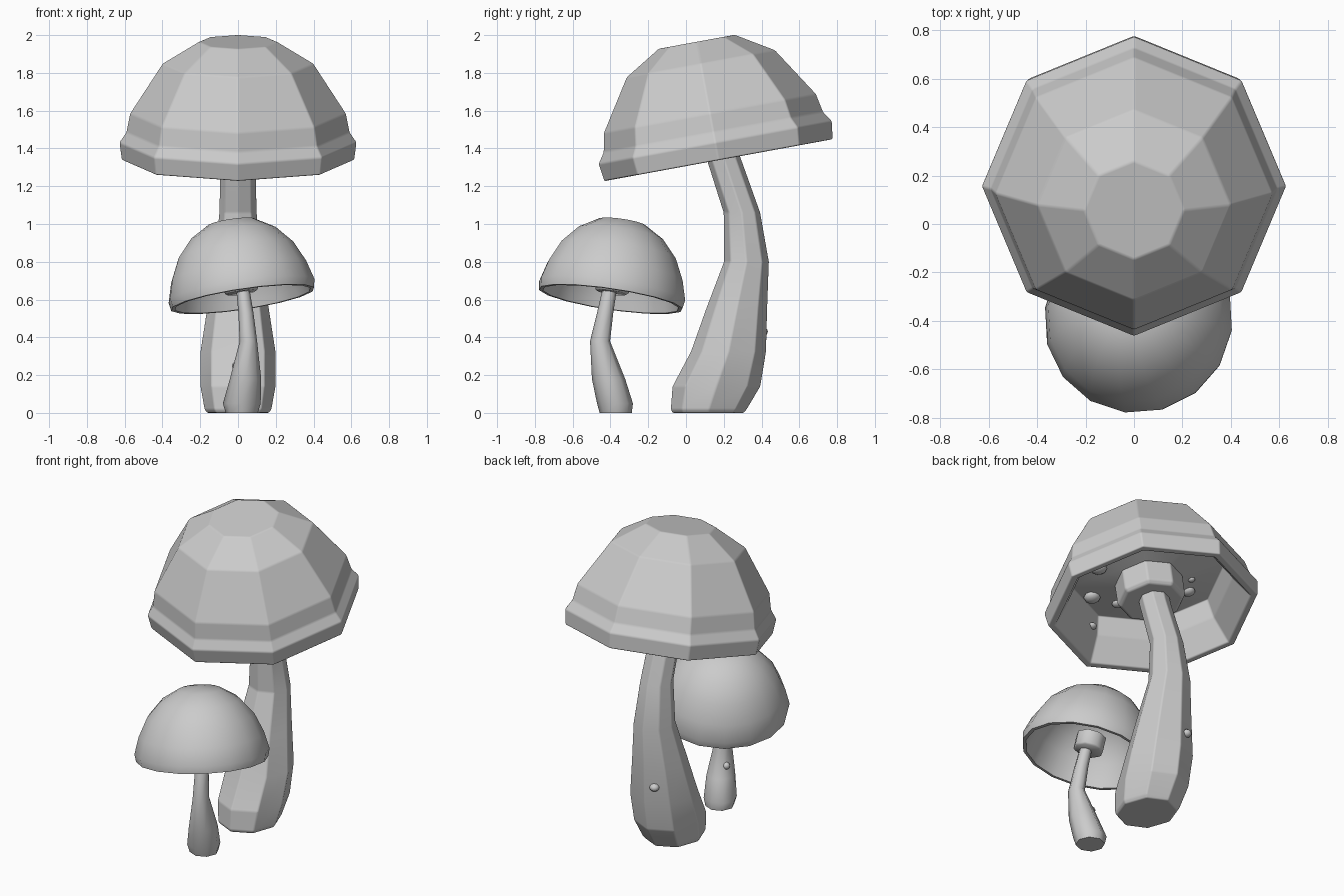
import bpy, bmesh, math
from mathutils import Vector, Matrix

if "Cube" in bpy.data.objects:
    bpy.data.objects.remove(bpy.data.objects["Cube"])


def skin(name, rings, sides, smooth, bevel=0.0):
    """Loft rings (x, y, z, rx, ry); a zero radius closes to a point, open ends get capped."""
    bm = bmesh.new()
    loops = []
    for x, y, z, rx, ry in rings:
        if rx == 0:
            loops.append([bm.verts.new((x, y, z))])
        else:
            loops.append([bm.verts.new((x + rx * math.cos(i * math.tau / sides),
                                        y + ry * math.sin(i * math.tau / sides), z))
                          for i in range(sides)])
    for a, b in zip(loops, loops[1:]):
        for i in range(sides):
            j = (i + 1) % sides
            if len(a) == 1:
                bm.faces.new((a[0], b[j], b[i]))
            elif len(b) == 1:
                bm.faces.new((a[i], a[j], b[0]))
            else:
                bm.faces.new((a[i], a[j], b[j], b[i]))
    for end in (loops[0], loops[-1]):
        if len(end) > 1:
            bm.faces.new(end)
    bmesh.ops.recalc_face_normals(bm, faces=bm.faces)
    mesh = bpy.data.meshes.new(name)
    bm.to_mesh(mesh)
    bm.free()
    ob = bpy.data.objects.new(name, mesh)
    bpy.context.collection.objects.link(ob)
    bpy.ops.object.select_all(action='DESELECT')
    ob.select_set(True)
    bpy.context.view_layer.objects.active = ob
    bpy.ops.object.shade_smooth_by_angle(angle=math.radians(smooth))
    if bevel:
        m = ob.modifiers.new("soft_edges", 'BEVEL')
        m.width, m.segments, m.harden_normals = bevel, 2, True
        m.limit_method, m.angle_limit = 'ANGLE', math.radians(12)
    return ob


def lathe(name, profile, sides, matrix, smooth, bevel=0.0):
    ob = skin(name, [(0, 0, h, r, r) for r, h in profile], sides, smooth, bevel)
    ob.matrix_world = matrix
    return ob


def spot(name, matrix, r, flat=0.6):
    prof = [(r * math.sin(t * math.pi / 6), -r * flat * math.cos(t * math.pi / 6)) for t in range(7)]
    prof[0], prof[-1] = (0, -r * flat), (0, r * flat)
    return lathe(name, prof, 10, matrix, 60)


# Large mushroom: eight-sided cap, recessed underneath
big = Matrix.Translation((0, 0.172, 1.338)) @ Matrix.Rotation(math.radians(10.4), 4, 'X')
lathe("large_cap", [(0, 0.637), (0.206, 0.637), (0.4, 0.519), (0.572, 0.251), (0.592, 0.15),
                    (0.629, 0.095), (0.616, 0), (0.575, 0), (0.485, 0.15), (0.455, 0.27),
                    (0.2, 0.215), (0, 0.215)],
      8, big, 60, 0.008)
lathe("large_collar", [(0.18, 0.06), (0.2, 0.08), (0.2, 0.225)], 8, big, 60, 0.01)

# Large bent stem
skin("large_stem", [(0, 0.118, 0, 0.165, 0.19), (0, 0.12, 0.018, 0.178, 0.202),
                    (0, 0.161, 0.14, 0.2, 0.234), (0, 0.225, 0.325, 0.2, 0.2),
                    (0, 0.268, 0.55, 0.165, 0.163),
                    (0, 0.32, 0.8, 0.127, 0.12), (0, 0.296, 1.06, 0.1, 0.098),
                    (0, 0.195, 1.36, 0.094, 0.092), (0, 0.15, 1.53, 0.09, 0.09)],
     8, 60, 0.008)

# Spots on the underside of the large cap
for i, (x, y, h, r) in enumerate([(0.31, -0.08, 0.24, 0.05), (0.02, 0.37, 0.255, 0.05),
                                  (-0.22, 0.13, 0.23, 0.022), (-0.28, 0.03, 0.235, 0.04),
                                  (0.16, -0.32, 0.25, 0.05), (0.06, -0.46, 0.17, 0.03),
                                  (0.01, -0.27, 0.23, 0.035)]):
    spot(f"cap_spot_{i + 1}", big @ Matrix.Translation((x, y, h)), r)

# Small mushroom: smooth rounded shell cap
tilt = Vector((0, 0, 1)).rotation_difference(Vector((-0.15, 0.147, 1))).to_matrix().to_4x4()
small = (Matrix.Translation((0.025, -0.398, 0.602)) @ tilt
         @ Matrix.Rotation(math.radians(-7.5), 4, 'Z'))
lathe("small_cap", [(0, 0.43), (0.125, 0.416), (0.23, 0.353), (0.312, 0.26), (0.365, 0.148),
                    (0.394, 0.045), (0.386, 0), (0.366, 0), (0.356, 0.04), (0.33, 0.14),
                    (0.28, 0.235), (0.2, 0.315), (0.1, 0.37), (0, 0.38)], 16, small, 50)
lathe("small_collar", [(0.08, 0.035), (0.09, 0.045), (0.09, 0.13)], 8, small, 60)

# Small bent stem
skin("small_stem", [(0.02, -0.372, 0, 0.085, 0.085), (0.02, -0.376, 0.05, 0.1, 0.095),
                    (0.04, -0.41, 0.18, 0.083, 0.088), (0.055, -0.455, 0.38, 0.046, 0.053),
                    (0.042, -0.428, 0.53, 0.04, 0.043), (0.025, -0.403, 0.66, 0.035, 0.038),
                    (0.01, -0.375, 0.75, 0.033, 0.035)], 8, 60)

# Bumps on the stems
spot("large_stem_spot", Matrix.Translation((-0.06, 0.405, 0.43)), 0.03, 0.8)
spot("small_stem_spot", Matrix.Translation((-0.01, -0.395, 0.25)), 0.022, 1)
